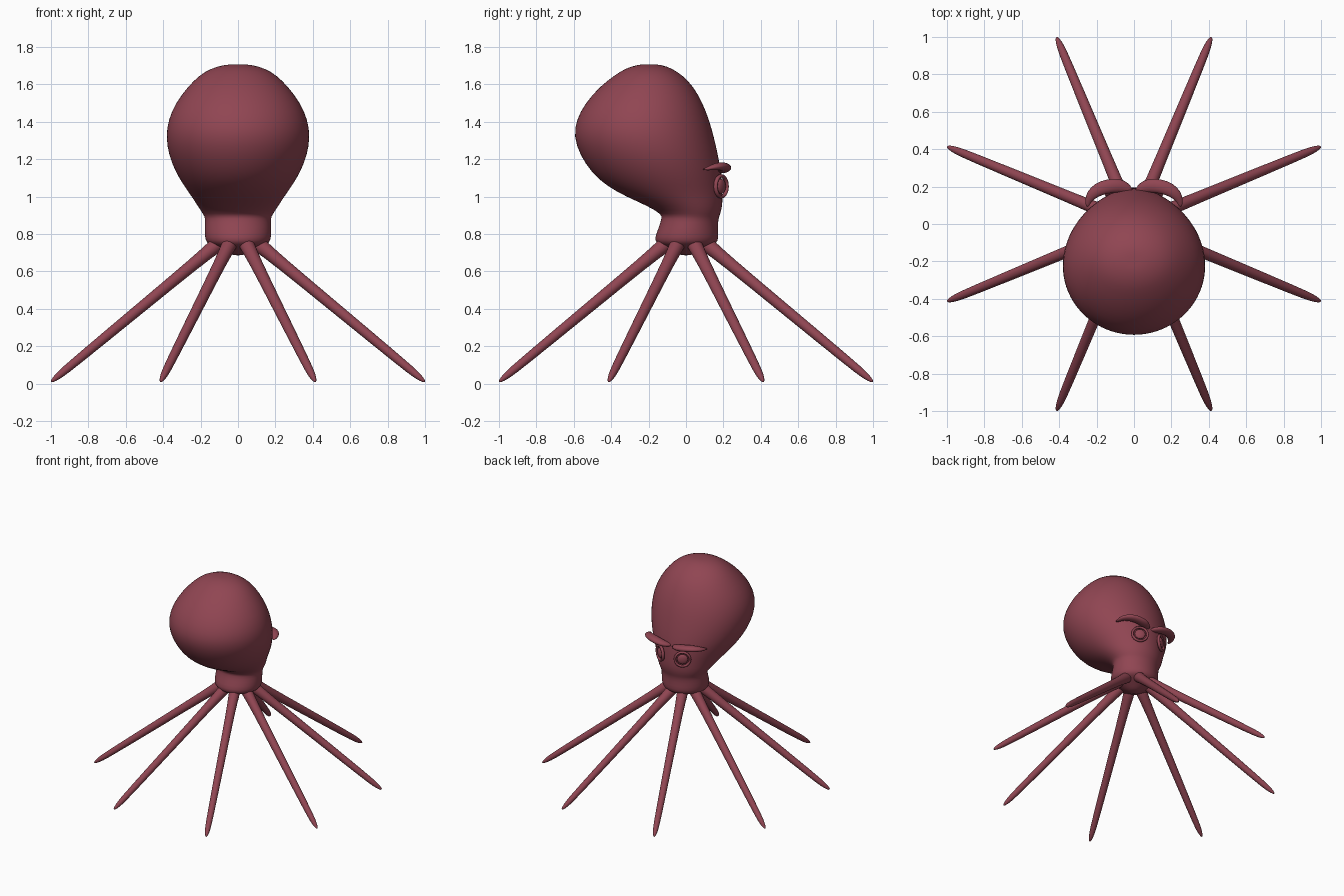
import bpy, bmesh, math
from mathutils import Vector, Matrix

if "Cube" in bpy.data.objects:
    bpy.data.objects.remove(bpy.data.objects["Cube"])

skin = bpy.data.materials.new("skin")
skin.diffuse_color = (0.28, 0.06, 0.085, 1)
skin.use_nodes = True
skin.node_tree.nodes["Principled BSDF"].inputs["Base Color"].default_value = skin.diffuse_color


def make(name, bm, subsurf=0):
    bmesh.ops.recalc_face_normals(bm, faces=bm.faces[:])
    for f in bm.faces:
        f.smooth = True
    me = bpy.data.meshes.new(name)
    bm.to_mesh(me)
    bm.free()
    me.materials.append(skin)
    ob = bpy.data.objects.new(name, me)
    bpy.context.collection.objects.link(ob)
    if subsurf:
        mod = ob.modifiers.new("smooth", "SUBSURF")
        mod.levels = mod.render_levels = subsurf
    return ob


def loft(name, rings, subsurf, closed=False):
    # skin a list of equal-length point rings
    bm = bmesh.new()
    vs = [[bm.verts.new(p) for p in r] for r in rings]
    n = len(vs[0])
    pairs = list(zip(vs, vs[1:])) + ([(vs[-1], vs[0])] if closed else [])
    for a, b in pairs:
        for i in range(n):
            j = (i + 1) % n
            bm.faces.new((a[i], a[j], b[j], b[i]))
    if not closed:
        bm.faces.new(vs[0])
        bm.faces.new(vs[-1])
    return make(name, bm, subsurf)


def tube(name, pts, radii, sides=12, flat=1.0, subsurf=1):
    # tapered tube along a path, flattened vertically by 'flat'
    pts = [Vector(p) for p in pts]
    rings = []
    for i, (p, r) in enumerate(zip(pts, radii)):
        t = (pts[min(i + 1, len(pts) - 1)] - pts[max(i - 1, 0)]).normalized()
        u = t.cross(Vector((0, 0, 1))).normalized()
        v = u.cross(t)
        ring = []
        for k in range(sides):
            a = math.tau * k / sides
            ring.append(p + u * r * math.cos(a) + v * r * flat * math.sin(a))
        rings.append(ring)
    return loft(name, rings, subsurf)


# Head and collar: z, y min, y max, half width
profile = [
    (1.707, -0.22, -0.18, 0.02), (1.705, -0.26, -0.13, 0.075),
    (1.685, -0.325, -0.075, 0.145), (1.65, -0.38, -0.02, 0.205),
    (1.59, -0.46, 0.04, 0.267), (1.5, -0.54, 0.09, 0.335),
    (1.41, -0.588, 0.125, 0.374), (1.32, -0.602, 0.15, 0.387),
    (1.22, -0.567, 0.173, 0.371), (1.13, -0.507, 0.188, 0.334),
    (1.06, -0.43, 0.193, 0.291), (1.0, -0.322, 0.196, 0.248),
    (0.95, -0.205, 0.195, 0.216), (0.905, -0.13, 0.183, 0.186),
    (0.885, -0.131, 0.174, 0.175), (0.84, -0.143, 0.17, 0.178),
    (0.78, -0.169, 0.175, 0.178), (0.75, -0.16, 0.165, 0.167),
    (0.733, -0.13, 0.13, 0.13), (0.71, -0.08, 0.08, 0.08),
    (0.69, -0.04, 0.04, 0.04), (0.686, -0.015, 0.015, 0.015)]
N = 40
head = []
for z, y0, y1, w in profile:
    head.append([((w * math.cos(math.tau * k / N)),
                  (y0 + y1) / 2 + (y1 - y0) / 2 * math.sin(math.tau * k / N), z)
                 for k in range(N)])
loft("head", head, 1)

# Eight straight tapering arms
arm = [(0, 0.045), (0.08, 0.042), (0.16, 0.034), (0.5, 0.030), (0.88, 0.025),
       (0.95, 0.021), (0.985, 0.013), (1.0, 0.004)]
for k in range(8):
    a = math.radians(22.5 + 45 * k)
    path = []
    for t, r in arm:
        d = 0.06 + (1.082 - 0.06) * t
        path.append((d * math.cos(a), d * math.sin(a), 0.79 + (0.009 - 0.79) * t))
    tube(f"arm_{k + 1}", path, [r for t, r in arm])

# Face parts, mirrored about x = 0
for s, side in ((1, "right"), (-1, "left")):
    tube(f"brow_{side}",
         [(s * x, y, z) for x, y, z in (
             (0.01, 0.165, 1.135), (0.035, 0.19, 1.14), (0.08, 0.208, 1.15),
             (0.14, 0.202, 1.16), (0.19, 0.187, 1.163), (0.23, 0.155, 1.16),
             (0.247, 0.12, 1.15), (0.25, 0.09, 1.145))],
         [0.012, 0.03, 0.04, 0.04, 0.038, 0.03, 0.018, 0.006], flat=0.6)

    frame = (Matrix.Translation((s * 0.1, 0.188, 1.055))
             @ Matrix.Rotation(-s * math.radians(32), 4, "Z")
             @ Matrix.Rotation(-math.pi / 2, 4, "X"))
    rings = []
    for i in range(32):
        a = math.tau * i / 32
        rings.append([frame @ Vector(((0.056 + 0.009 * math.cos(b)) * math.cos(a),
                                      (0.056 + 0.009 * math.cos(b)) * math.sin(a),
                                      0.012 * math.sin(b)))
                      for b in (math.tau * k / 10 for k in range(10))])
    loft(f"eyelid_{side}", rings, 0, closed=True)

    bm = bmesh.new()
    bmesh.ops.create_uvsphere(bm, u_segments=24, v_segments=12, radius=1,
                              matrix=frame @ Matrix.Diagonal((0.04, 0.04, 0.016, 1)))
    make(f"eyeball_{side}", bm)
